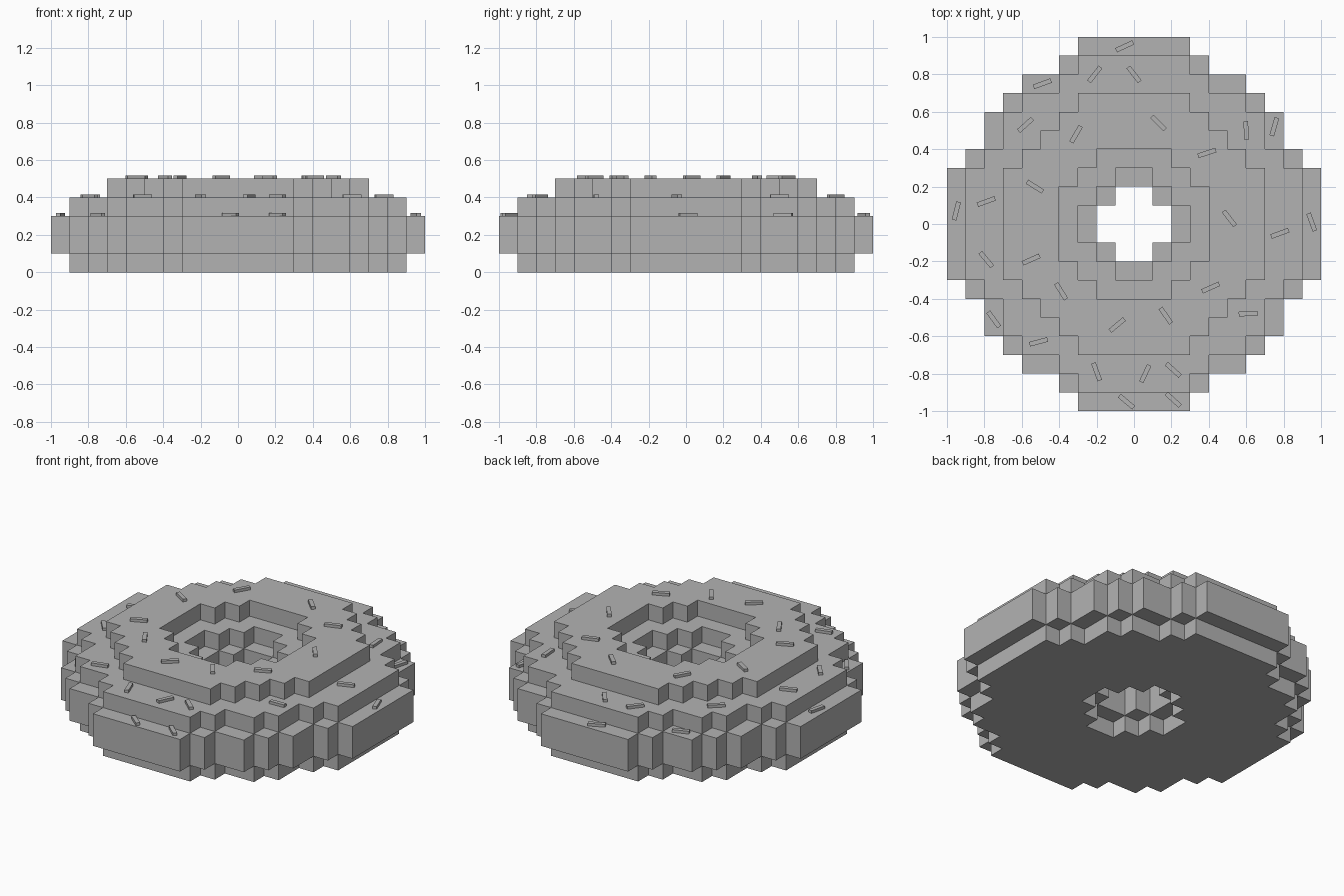
import bpy, bmesh, math
from mathutils import Matrix, Vector

cube = bpy.data.objects.get("Cube")
if cube:
    bpy.data.objects.remove(cube, do_unlink=True)

CELL = 0.1

grey = bpy.data.materials.new("plain_grey")
grey.use_nodes = True
grey.diffuse_color = (0.45, 0.45, 0.45, 1)
grey.node_tree.nodes["Principled BSDF"].inputs["Base Color"].default_value = grey.diffuse_color


def add_object(name, bm):
    mesh = bpy.data.meshes.new(name)
    bm.to_mesh(mesh)
    bm.free()
    mesh.materials.append(grey)
    obj = bpy.data.objects.new(name, mesh)
    bpy.context.collection.objects.link(obj)
    return obj


def stepped_outline(corners):
    """Closed staircase loop: one quadrant of outer corners, turned four times."""
    quadrant = []
    for i, (w, h) in enumerate(corners):
        quadrant.append((w, h))
        if i + 1 < len(corners):
            quadrant.append((corners[i + 1][0], h))
    loop = []
    for _ in range(4):
        loop += quadrant
        quadrant = [(-y, x) for x, y in quadrant]
    return loop


def stepped_ring(name, outer, hole, bottom, top):
    """Flat ring between two staircase outlines, extruded upward."""
    bm = bmesh.new()
    for corners in (outer, hole):
        verts = [bm.verts.new((x * CELL, y * CELL, bottom)) for x, y in stepped_outline(corners)]
        for a, b in zip(verts, verts[1:] + verts[:1]):
            bm.edges.new((a, b))
    bmesh.ops.triangle_fill(bm, edges=bm.edges[:], use_beauty=True, normal=(0, 0, 1))
    lid = bmesh.ops.extrude_face_region(bm, geom=bm.faces[:], use_keep_orig=True)["geom"]
    lid = [v for v in lid if isinstance(v, bmesh.types.BMVert)]
    bmesh.ops.translate(bm, verts=lid, vec=(0, 0, top - bottom))
    bmesh.ops.recalc_face_normals(bm, faces=bm.faces[:])
    return add_object(name, bm)


# Ring layers, as corner cells of one quadrant
wide = [(10, 3), (9, 4), (8, 6), (7, 7), (6, 8), (4, 9), (3, 10)]
medium = [(9, 3), (8, 4), (7, 6), (6, 7), (4, 8), (3, 9)]
narrow = [(7, 3), (6, 4), (5, 5), (4, 6), (3, 7)]
small_hole = [(2, 1), (1, 2)]
medium_hole = [(3, 1), (2, 2), (1, 3)]
large_hole = [(4, 2), (3, 3), (2, 4)]

stepped_ring("base_layer", medium, medium_hole, 0, 0.1)
stepped_ring("middle_layer", wide, small_hole, 0.1, 0.3)
stepped_ring("upper_layer", medium, medium_hole, 0.3, 0.4)
stepped_ring("top_layer", narrow, large_hole, 0.4, 0.5)

# Sprinkles: x and y in hundredths, turn in degrees
sprinkles = [
    (-5, 95, 25), (-21, 80, 52), (0, 80, -52), (-49, 75, 20), (13, 54, -45),
    (-58, 53, 42), (-31, 48, 60), (60, 50, -86), (75, 52, 74), (39, 38, 18),
    (-53, 20, -32), (-79, 12, 20), (-95, 7, 76), (51, 3, -52), (95, 1, -70),
    (78, -5, 20), (-79, -19, -50), (-55, -19, 24), (-39, -36, -58), (41, -34, 24),
    (-75, -51, -54), (-9, -54, 40), (17, -49, -55), (61, -48, 2), (-51, -63, 15),
    (-20, -79, -70), (6, -80, 65), (21, -78, -42), (-4, -95, -40), (21, -94, -42),
]


def inside(x, y, corners):
    return any(abs(x) < w * CELL and abs(y) < h * CELL for w, h in corners)


def surface_height(x, y):
    if inside(x, y, narrow):
        return 0.5
    return 0.4 if inside(x, y, medium) else 0.3


size = Matrix.Diagonal((0.1, 0.025, 0.017, 1))
bm = bmesh.new()
for px, py, turn in sprinkles:
    x, y = px / 100, py / 100
    place = Matrix.Translation(Vector((x, y, surface_height(x, y) + 0.0085)))
    spin = Matrix.Rotation(math.radians(turn), 4, "Z")
    bmesh.ops.create_cube(bm, size=1, matrix=place @ spin @ size)
add_object("sprinkles", bm)
